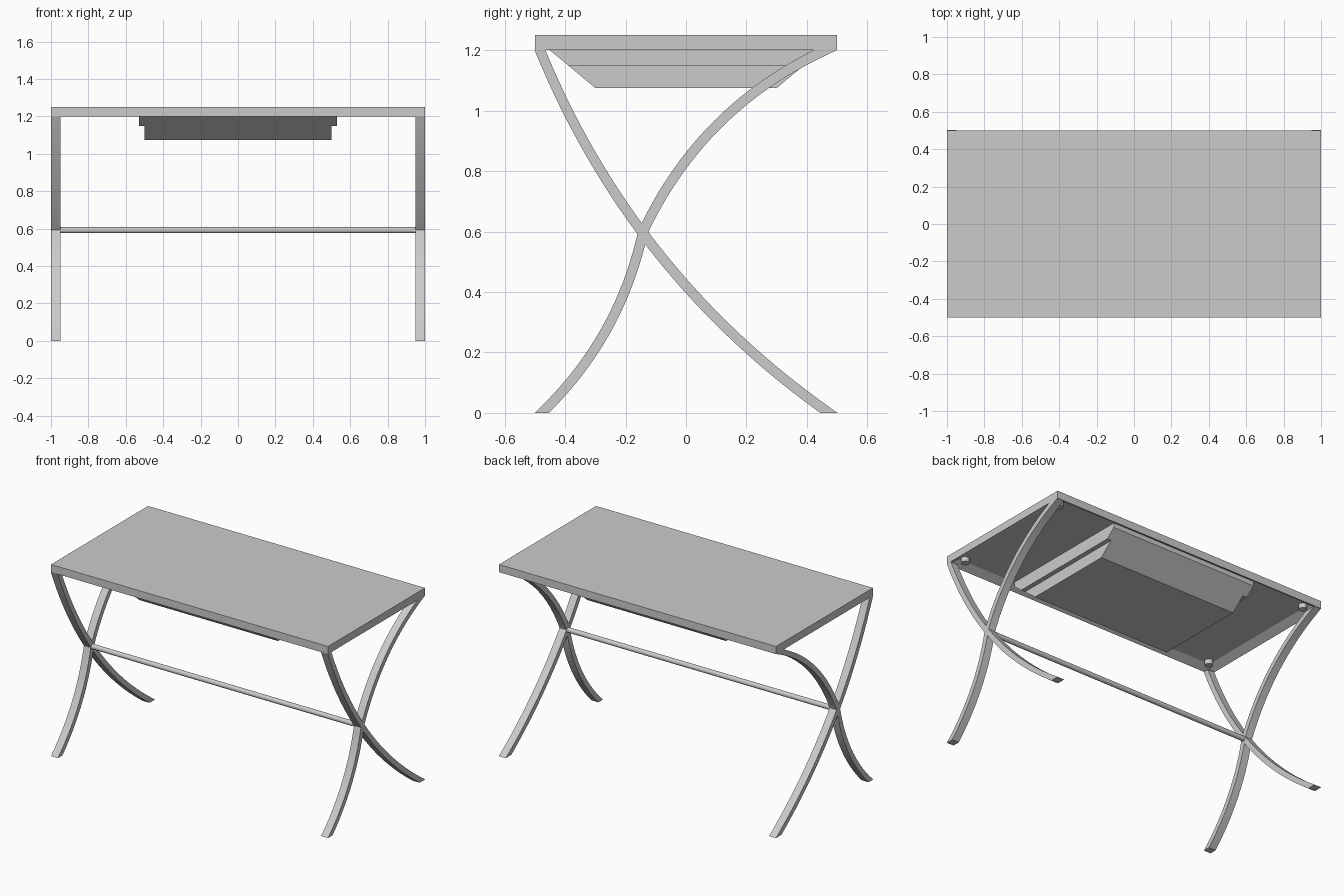
import bpy, bmesh
from math import pi
from mathutils import Vector

cube = bpy.data.objects.get("Cube")
if cube:
    bpy.data.objects.remove(cube, do_unlink=True)

grey = bpy.data.materials.new("plain grey")
grey.use_nodes = True
grey.diffuse_color = (0.6, 0.6, 0.6, 1)
grey.node_tree.nodes["Principled BSDF"].inputs["Base Color"].default_value = (0.6, 0.6, 0.6, 1)


def finish(name, bm, smooth=False):
    bmesh.ops.recalc_face_normals(bm, faces=bm.faces)
    mesh = bpy.data.meshes.new(name)
    bm.to_mesh(mesh)
    bm.free()
    mesh.materials.append(grey)
    obj = bpy.data.objects.new(name, mesh)
    bpy.context.scene.collection.objects.link(obj)
    if smooth:
        bpy.ops.object.select_all(action='DESELECT')
        obj.select_set(True)
        bpy.context.view_layer.objects.active = obj
        bpy.ops.object.shade_smooth_by_angle(angle=pi / 6)
    return obj


def prism(bm, left, right, x0, x1):
    """Extrude the strip between two (y, z) outlines from x0 to x1."""
    rows = [[bm.verts.new((x, p[0], p[1])) for x, p in
             ((x0, a), (x1, a), (x1, b), (x0, b))] for a, b in zip(left, right)]
    for r, s in zip(rows, rows[1:]):
        for i in range(4):
            j = (i + 1) % 4
            bm.faces.new((r[i], r[j], s[j], s[i]))
    bm.faces.new(rows[0])
    bm.faces.new(rows[-1])


def arc(start, end, bulge, steps=20):
    """Shallow arc in the (y, z) plane, bulging to the right of its direction."""
    a, b = Vector(start), Vector(end)
    d = (b - a).normalized()
    side = Vector((d.y, -d.x))
    return [a.lerp(b, t) + side * bulge * 4 * t * (1 - t)
            for t in (i / steps for i in range(steps + 1))]


def leg(name, path, x0, x1, width=0.033):
    """Bar of constant width along a path, cut level at both ends."""
    left, right = [], []
    last = len(path) - 1
    for i, p in enumerate(path):
        d = (path[min(i + 1, last)] - path[max(i - 1, 0)]).normalized()
        if i in (0, last):
            off = Vector((width / 2 / d.y, 0))
        else:
            off = Vector((d.y, -d.x)) * width / 2
        left.append(p - off)
        right.append(p + off)
    bm = bmesh.new()
    prism(bm, left, right, x0, x1)
    finish(name, bm, True)


# Tabletop, hollowed underneath to leave a rim
bm = bmesh.new()
bmesh.ops.create_cube(bm, size=1)
for v in bm.verts:
    v.co = (v.co.x * 2, v.co.y, 1.225 + v.co.z * 0.05)
bm.normal_update()
under = [f for f in bm.faces if f.normal.z < -0.5]
bmesh.ops.inset_region(bm, faces=under, thickness=0.05, use_even_offset=True)
for v in under[0].verts:
    v.co.z = 1.23
finish("tabletop", bm)

# Tray under the top: wide upper lip and narrower tapered box
for name, half_x, outline in (
        ("tray_lip", 0.53, [(0.45, 1.23), (0.45, 1.2), (0.39, 1.15)]),
        ("tray_box", 0.50, [(0.39, 1.15), (0.30, 1.075)])):
    bm = bmesh.new()
    prism(bm, [(-y, z) for y, z in outline], outline, -half_x, half_x)
    finish(name, bm)

# Crossed legs at each end
cross = (-0.142, 0.6)
sweep = arc((0.473, 0), (-0.483, 1.2), -0.112, 32)
curve = arc((-0.477, 0), cross, 0.052) + arc(cross, (0.46, 1.2), -0.077)[1:]
for side, x0, x1 in (("left", 0.95, 1), ("right", -1, -0.95)):
    leg(side + "_sweeping_leg", sweep, x0, x1)
    leg(side + "_curved_leg", curve, x0, x1)


def rod(name, radius, length, place, along_x=False):
    bm = bmesh.new()
    bmesh.ops.create_cone(bm, cap_ends=True, segments=24, radius1=radius,
                          radius2=radius, depth=length)
    for v in bm.verts:
        if along_x:
            v.co = (v.co.z, v.co.y, -v.co.x)
        v.co += Vector(place)
    finish(name, bm, True)


# Stretcher between the crossings, and pegs in the rim corners
rod("stretcher", 0.016, 1.9, (0, -0.142, 0.592), True)
for x, sx in ((0.925, "left"), (-0.925, "right")):
    for y, sy in ((-0.425, "front"), (0.425, "back")):
        rod(f"{sy}_{sx}_peg", 0.025, 0.03, (x, y, 1.215))
